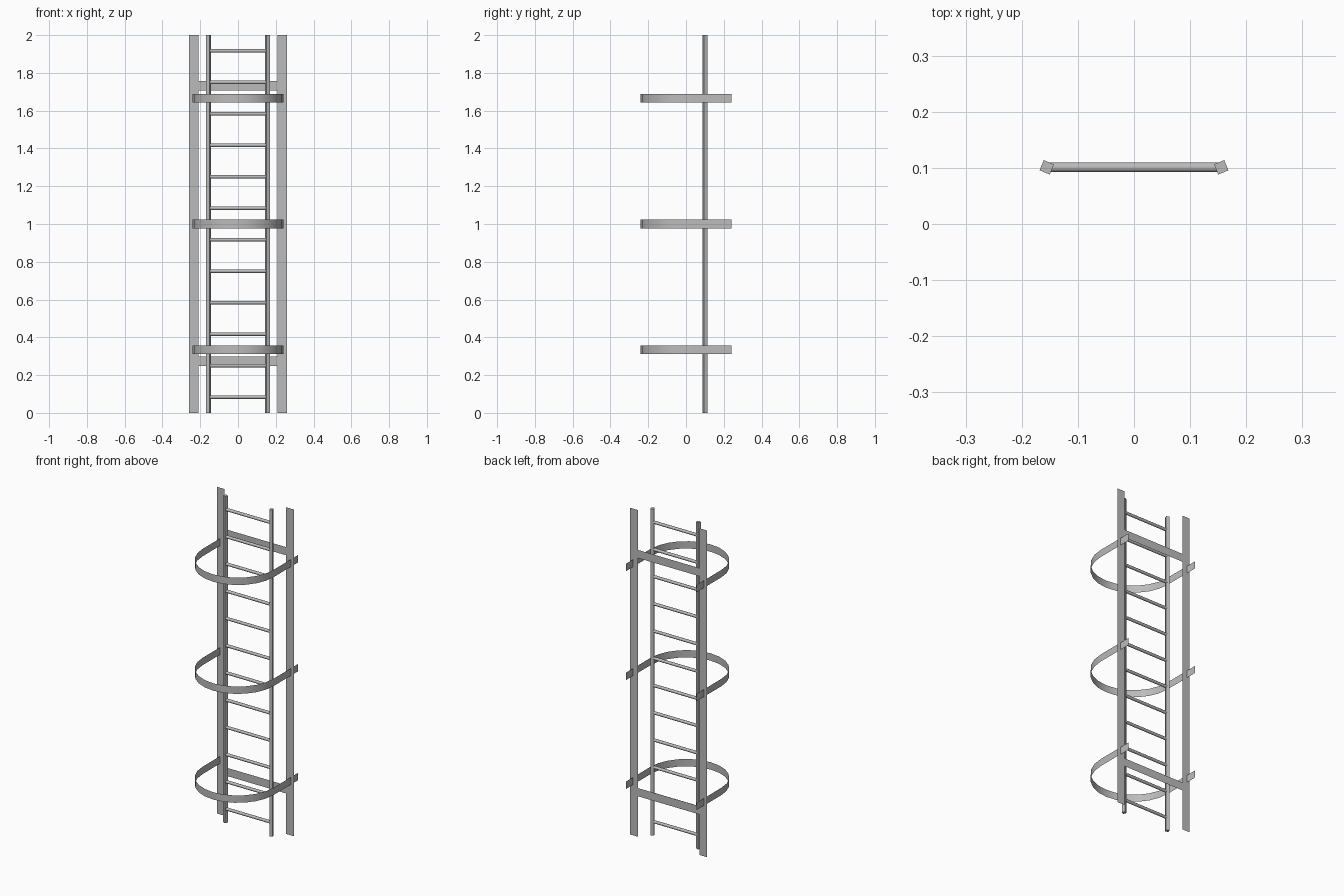
import bpy, math
from mathutils import Vector, Matrix

cube = bpy.data.objects.get("Cube")
if cube:
    bpy.data.objects.remove(cube, do_unlink=True)

# One flat steel grey
steel = bpy.data.materials.new("steel_grey")
steel.use_nodes = True
grey = (0.5, 0.5, 0.5, 1)
steel.diffuse_color = grey
steel.node_tree.nodes["Principled BSDF"].inputs["Base Color"].default_value = grey

LADDER_Y, STRIP_Y = 0.101, 0.168
STRIP_IN, STRIP_OUT = 0.209, 0.26
HOOP_R, HOOP_H = 0.24, 0.045
SEGMENTS = 12


def add_mesh(name, verts, faces):
    mesh = bpy.data.meshes.new(name)
    mesh.from_pydata(verts, [], faces)
    mesh.materials.append(steel)
    obj = bpy.data.objects.new(name, mesh)
    bpy.context.collection.objects.link(obj)
    return obj


def bar(name, start, end, radius, sides, turn):
    """Prism running from start to end."""
    start, end = Vector(start), Vector(end)
    axis = end - start
    bpy.ops.mesh.primitive_cylinder_add(vertices=sides, radius=radius, depth=axis.length)
    obj = bpy.context.object
    obj.name = name
    obj.data.transform(Matrix.Rotation(turn, 4, "Z"))
    obj.data.transform(axis.to_track_quat("Z", "Y").to_matrix().to_4x4())
    obj.location = (start + end) / 2
    obj.data.materials.append(steel)


def plate(name, x0, x1, z0, z1):
    """Thin sheet facing front and back."""
    corners = [(x0, z0), (x1, z0), (x1, z1), (x0, z1)]
    add_mesh(name, [(x, STRIP_Y, z) for x, z in corners], [(0, 1, 2, 3)])


def hoop(name, z):
    """U-shaped sheet band: half circle in front, straight arms to the back."""
    path = [(-HOOP_R, HOOP_R)]
    for i in range(SEGMENTS + 1):
        a = math.pi * (1 + i / SEGMENTS)
        path.append((HOOP_R * math.cos(a), HOOP_R * math.sin(a)))
    path.append((HOOP_R, HOOP_R))
    n = len(path)
    verts = [(x, y, z + dz) for dz in (-HOOP_H / 2, HOOP_H / 2) for x, y in path]
    faces = [(i, i + 1, n + i + 1, n + i) for i in range(n - 1)]
    obj = add_mesh(name, verts, faces)
    bpy.context.view_layer.objects.active = obj
    bpy.ops.object.select_all(action="DESELECT")
    obj.select_set(True)
    bpy.ops.object.shade_smooth_by_angle(angle=math.radians(30))


# Side rails and back strips
for side, label in ((1, "left"), (-1, "right")):
    # square rails, turned and mirrored
    x = side * 0.1555
    bar(label + "_rail", (x, LADDER_Y, 0), (x, LADDER_Y, 2), 0.0139, 4,
        -side * math.radians(22.5))
    plate(label + "_back_strip", *sorted((side * STRIP_IN, side * STRIP_OUT)), 0, 2)

# Rungs
for i in range(12):
    z = (i + 0.5) / 6
    bar(f"rung_{i + 1}", (-0.152, LADDER_Y, z), (0.152, LADDER_Y, z), 0.0092, 8,
        math.radians(22.5))
    bpy.ops.object.shade_smooth_by_angle(angle=math.radians(50))

# Cross plates joining the back strips
for label, z in (("lower", 0.248), ("upper", 1.706)):
    plate(label + "_cross_plate", -STRIP_IN, STRIP_IN, z, z + 0.05)

# Safety hoops at even thirds
for i, label in enumerate(("lower", "middle", "upper")):
    hoop(label + "_hoop", (1 + 2 * i) / 3)
